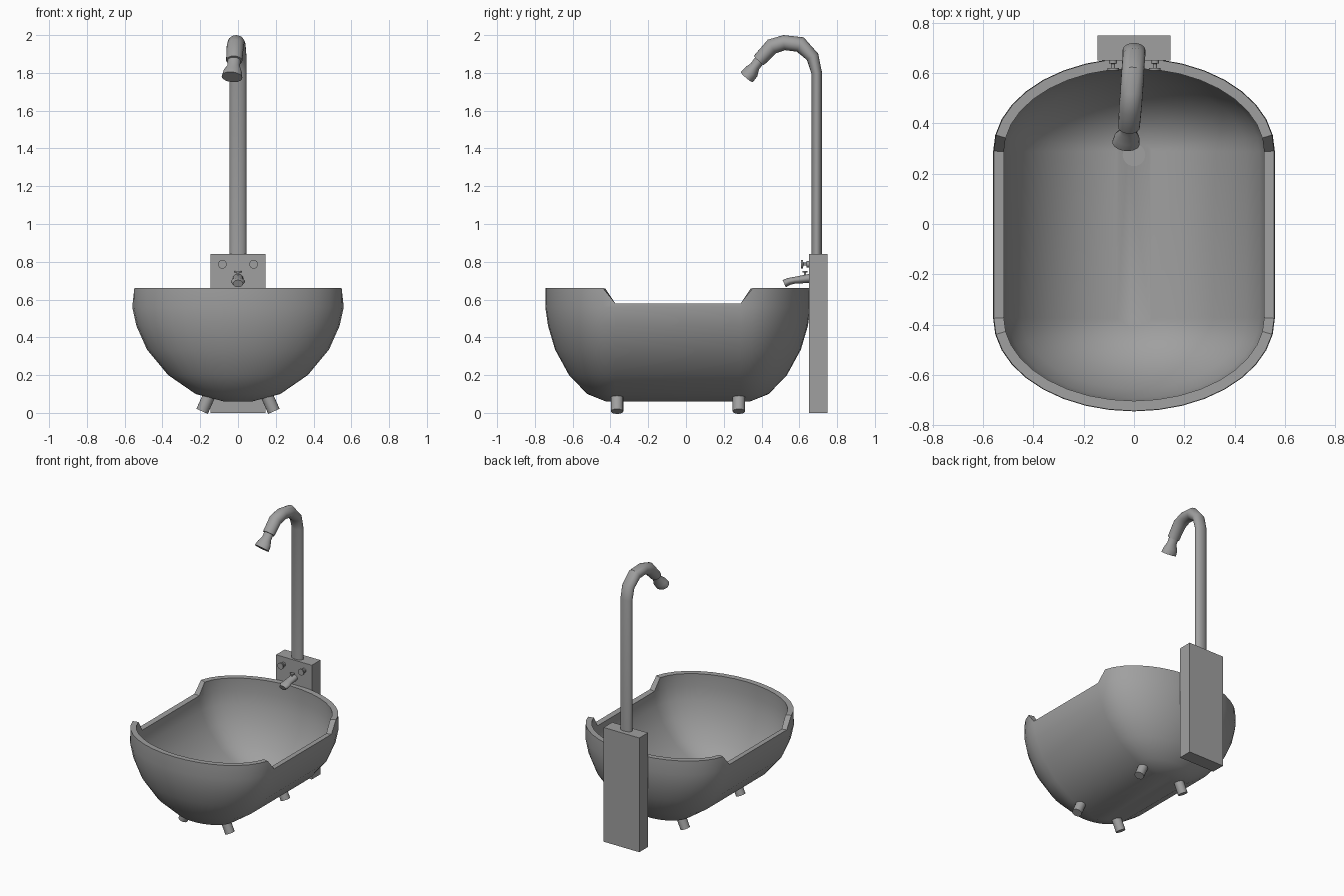
import bpy, bmesh, math
from mathutils import Vector

cube = bpy.data.objects.get("Cube")
if cube:
    bpy.data.objects.remove(cube, do_unlink=True)

grey = bpy.data.materials.new("grey enamel")
grey.use_nodes = True
grey.diffuse_color = (0.35, 0.35, 0.35, 1)
grey.node_tree.nodes["Principled BSDF"].inputs["Base Color"].default_value = grey.diffuse_color


def finish(name, bm, wall=0):
    """Turn a bmesh into an object, thicken it if asked, smooth its curved faces."""
    bmesh.ops.recalc_face_normals(bm, faces=bm.faces)
    mesh = bpy.data.meshes.new(name)
    bm.to_mesh(mesh)
    bm.free()
    mesh.materials.append(grey)
    obj = bpy.data.objects.new(name, mesh)
    bpy.context.collection.objects.link(obj)
    bpy.ops.object.select_all(action='DESELECT')
    obj.select_set(True)
    bpy.context.view_layer.objects.active = obj
    if wall:
        mod = obj.modifiers.new("wall", 'SOLIDIFY')
        mod.thickness = wall
        mod.offset = -1
        bpy.ops.object.modifier_apply(modifier=mod.name)
    bpy.ops.object.shade_smooth_by_angle(angle=math.radians(35))
    return obj


def skin(bm, rings):
    """Join closed rings of points with quads."""
    rows = [[bm.verts.new(p) for p in ring] for ring in rings]
    n = len(rows[0])
    for a, b in zip(rows, rows[1:]):
        for i in range(n):
            j = (i + 1) % n
            bm.faces.new((a[i], a[j], b[j], b[i]))
    return rows


def tube(name, stations, sides=20):
    """Loft along (centre, radius across, radius in depth) stations, capped at the ends."""
    pts = [Vector(s[0]) for s in stations]
    rings = []
    for i, (_, ra, rb) in enumerate(stations):
        t = Vector()
        if i:
            t += (pts[i] - pts[i - 1]).normalized()
        if i < len(pts) - 1:
            t += (pts[i + 1] - pts[i]).normalized()
        t.normalize()
        u = Vector((1, 0, 0))
        u = (u - t * u.dot(t)).normalized()
        v = t.cross(u)
        angles = [math.tau * k / sides for k in range(sides)]
        rings.append([pts[i] + u * ra * math.cos(a) + v * rb * math.sin(a) for a in angles])
    bm = bmesh.new()
    rows = skin(bm, rings)
    bm.faces.new(rows[0])
    bm.faces.new(rows[-1])
    return finish(name, bm)


def box(name, centre, size):
    bm = bmesh.new()
    bmesh.ops.create_cube(bm, size=1)
    bmesh.ops.scale(bm, vec=size, verts=bm.verts)
    bmesh.ops.translate(bm, vec=centre, verts=bm.verts)
    return finish(name, bm)


# Tub: rounded-end outline scaled up level by level, rim dipping along both sides
def outline(scale, z, dip=0):
    ring = []
    for centre, start in ((0.29, 0), (-0.375, 180)):
        for k in range(19):
            a = math.radians(start + k * 10)
            low = dip if k in (0, 18) else 0
            ring.append((0.56 * scale * math.cos(a),
                         centre + 0.37 * scale * math.sin(a), z - low))
    return ring


levels = [(0.13, 0.06), (0.40, 0.10), (0.66, 0.20), (0.86, 0.335), (0.96, 0.46), (1, 0.56)]
bm = bmesh.new()
rows = skin(bm, [outline(s, z) for s, z in levels] + [outline(0.995, 0.66, 0.08)])
bm.faces.new(rows[0])
finish("tub", bm, wall=0.04)

# Drain in the tub floor
tube("drain", [((0, 0.275, 0.09), 0.045, 0.045), ((0, 0.275, 0.104), 0.045, 0.045)], 24)

# Splayed feet
for side, x in (("left", 1), ("right", -1)):
    for end, y in (("front", -0.365), ("back", 0.28)):
        tube(f"{end}_{side}_foot", [((x * 0.19, y, 0.008), 0.033, 0.033),
                                    ((x * 0.145, y, 0.11), 0.033, 0.033)], 16)

# Plumbing post behind the tub
box("post", (0, 0.7, 0.42), (0.29, 0.1, 0.84))

# Shower pipe with its bent top and flared head
tube("shower_pipe", [
    ((0, 0.692, 0.83), 0.045, 0.027),
    ((0, 0.692, 1.80), 0.045, 0.028),
    ((0, 0.67, 1.885), 0.045, 0.034),
    ((-0.005, 0.605, 1.95), 0.045, 0.042),
    ((-0.01, 0.52, 1.96), 0.045, 0.040),
    ((-0.015, 0.455, 1.94), 0.045, 0.042),
    ((-0.02, 0.385, 1.865), 0.043, 0.036)])
tube("shower_head", [
    ((-0.02, 0.395, 1.875), 0.034, 0.028),
    ((-0.023, 0.365, 1.835), 0.034, 0.027),
    ((-0.028, 0.345, 1.805), 0.050, 0.040),
    ((-0.032, 0.322, 1.778), 0.055, 0.042)])

# Spout with its small lift knob
tube("spout", [
    ((0, 0.655, 0.712), 0.028, 0.024),
    ((0, 0.575, 0.702), 0.030, 0.018),
    ((0, 0.545, 0.696), 0.038, 0.019),
    ((0, 0.520, 0.684), 0.026, 0.021)])
tube("spout_knob", [
    ((0, 0.63, 0.72), 0.006, 0.006), ((0, 0.63, 0.742), 0.006, 0.006),
    ((0, 0.63, 0.743), 0.018, 0.012), ((0, 0.63, 0.75), 0.018, 0.012)], 12)

# Hot and cold taps: wall flange, stem and handle disc
for side, x in (("left", 0.083), ("right", -0.083)):
    profile = [(0.652, 0.016), (0.638, 0.016), (0.637, 0.008),
               (0.621, 0.008), (0.62, 0.023), (0.61, 0.023)]
    tube(f"{side}_tap", [((x, y, 0.787), r, r) for y, r in profile], 16)
